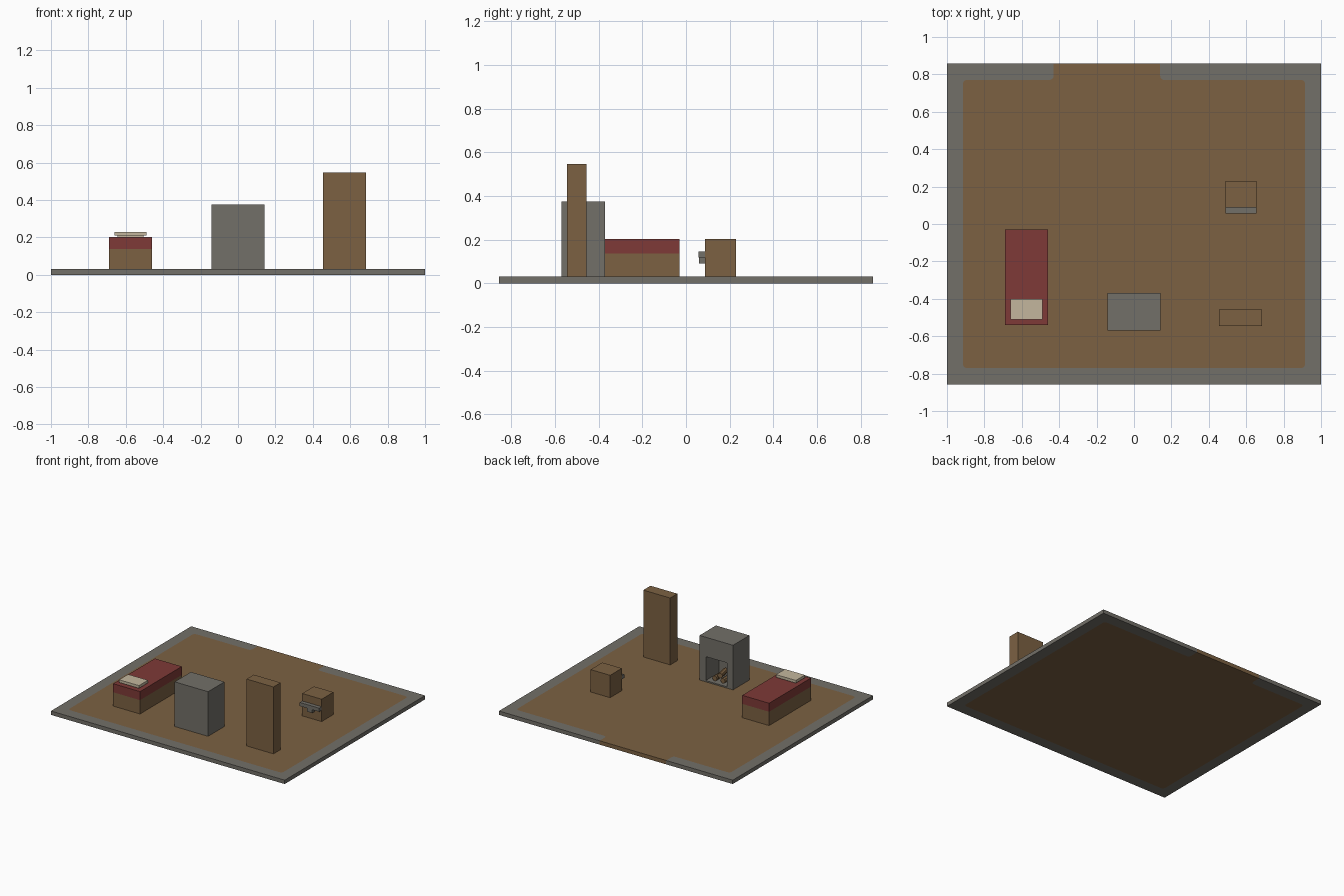
import bpy
import bmesh
from math import radians
from mathutils import Vector, Matrix

if "Cube" in bpy.data.objects:
    bpy.data.objects.remove(bpy.data.objects["Cube"], do_unlink=True)


def material(name, rgb):
    mat = bpy.data.materials.new(name)
    mat.use_nodes = True
    mat.diffuse_color = (*rgb, 1)
    mat.node_tree.nodes["Principled BSDF"].inputs["Base Color"].default_value = (*rgb, 1)
    return mat


STONE = material("grey stone", (0.17, 0.16, 0.14))
WOOD = material("brown wood", (0.20, 0.12, 0.055))
CLOTH = material("red cloth", (0.21, 0.042, 0.038))
LINEN = material("pale linen", (0.55, 0.47, 0.34))


def finish(name, bm, mat):
    bmesh.ops.recalc_face_normals(bm, faces=bm.faces)
    mesh = bpy.data.meshes.new(name)
    bm.to_mesh(mesh)
    bm.free()
    mesh.materials.append(mat)
    obj = bpy.data.objects.new(name, mesh)
    bpy.context.collection.objects.link(obj)
    return obj


def box(name, x, y, z, mat):
    """Box spanning the given (low, high) ranges."""
    bm = bmesh.new()
    size = [b - a for a, b in (x, y, z)]
    mid = [(a + b) / 2 for a, b in (x, y, z)]
    bmesh.ops.create_cube(bm, size=1, matrix=Matrix.Translation(mid) @ Matrix.Diagonal((*size, 1)))
    return finish(name, bm, mat)


def prism(name, outline, z, mat):
    """Outline extruded straight up."""
    bm = bmesh.new()
    face = bm.faces.new([bm.verts.new((px, py, z[0])) for px, py in outline])
    out = bmesh.ops.extrude_face_region(bm, geom=[face], use_keep_orig=True)
    top = [v for v in out["geom"] if isinstance(v, bmesh.types.BMVert)]
    bmesh.ops.translate(bm, verts=top, vec=(0, 0, z[1] - z[0]))
    return finish(name, bm, mat)


def rounded(corners, radius=0.025, steps=4):
    """Soften every corner except the doorway ends at the outer edge."""
    points = []
    for i, corner in enumerate(corners):
        c = Vector(corner)
        if c.y > 0.8:
            points.append(c)
            continue
        a = c + (Vector(corners[i - 1]) - c).normalized() * radius
        b = c + (Vector(corners[(i + 1) % len(corners)]) - c).normalized() * radius
        for s in range(steps + 1):
            t = s / steps
            points.append(a * (1 - t) ** 2 + c * 2 * t * (1 - t) + b * t ** 2)
    return points


def floor_outline(edge):
    return rounded([(-0.915, -0.77), (0.915, -0.77), (0.915, 0.77), (0.14, 0.77),
                    (0.14, edge), (-0.43, edge), (-0.43, 0.77), (-0.915, 0.77)])


# Ground slab: plank floor with a doorway strip, framed by stone
FLOOR = 0.03
DEPTH = 0.857
prism("plank_floor", floor_outline(DEPTH), (0, FLOOR), WOOD)
cutter = prism("floor_cutter", floor_outline(1), (-0.1, 0.1), WOOD)
cutter.hide_render = True
cutter.hide_set(True)
border = box("stone_border", (-1, 1), (-DEPTH, DEPTH), (0, FLOOR), STONE)
cut = border.modifiers.new("floor_gap", "BOOLEAN")
cut.operation = "DIFFERENCE"
cut.solver = "EXACT"
cut.object = cutter
bpy.context.view_layer.objects.active = border
bpy.ops.object.modifier_apply(modifier=cut.name)
bpy.data.objects.remove(cutter, do_unlink=True)

# Bed with blanket and pillow
bed_x, bed_y = (-0.69, -0.46), (-0.54, -0.03)
box("bed_base", bed_x, bed_y, (FLOOR, 0.137), WOOD)
box("blanket", bed_x, bed_y, (0.137, 0.203), CLOTH)
box("pillow_underside", (-0.645, -0.505), (-0.50, -0.41), (0.203, 0.209), LINEN)
box("pillow", (-0.66, -0.49), (-0.51, -0.40), (0.209, 0.23), LINEN)

# Fireplace: an arch-shaped profile in front of a back wall
fire_x, back_y, inner_y, front_y = 0.143, -0.57, -0.53, -0.37
box("fireplace_back", (-fire_x, fire_x), (back_y, inner_y), (FLOOR, 0.375), STONE)
for side, name in ((-1, "fireplace_right_jamb"), (1, "fireplace_left_jamb")):
    box(name, sorted((side * 0.09, side * fire_x)), (inner_y, front_y), (FLOOR, 0.225), STONE)
box("fireplace_top", (-fire_x, fire_x), (inner_y, front_y), (0.225, 0.375), STONE)
box("hearth", (-0.09, 0.09), (inner_y, front_y), (FLOOR, 0.04), STONE)

# Logs stacked on the hearth
for i, (x, z, turn) in enumerate(((-0.035, 0.06, 0), (0.035, 0.06, 0), (0, 0.092, 12))):
    bm = bmesh.new()
    place = (Matrix.Translation((x, -0.45, z)) @ Matrix.Rotation(radians(turn), 4, "Z")
             @ Matrix.Rotation(radians(90), 4, "X"))
    bmesh.ops.create_cone(bm, cap_ends=True, segments=8, radius1=0.02, radius2=0.02,
                          depth=0.1, matrix=place)
    finish(f"log_{i + 1}", bm, WOOD)

# Tall cupboard
box("cupboard", (0.455, 0.685), (-0.545, -0.457), (FLOOR, 0.547), WOOD)

# Chest with a metal band and latch on its front
box("chest", (0.488, 0.655), (0.087, 0.23), (FLOOR, 0.203), WOOD)
box("chest_band", (0.488, 0.655), (0.057, 0.087), (0.117, 0.145), STONE)
box("chest_latch", (0.55, 0.593), (0.06, 0.087), (0.09, 0.117), STONE)
